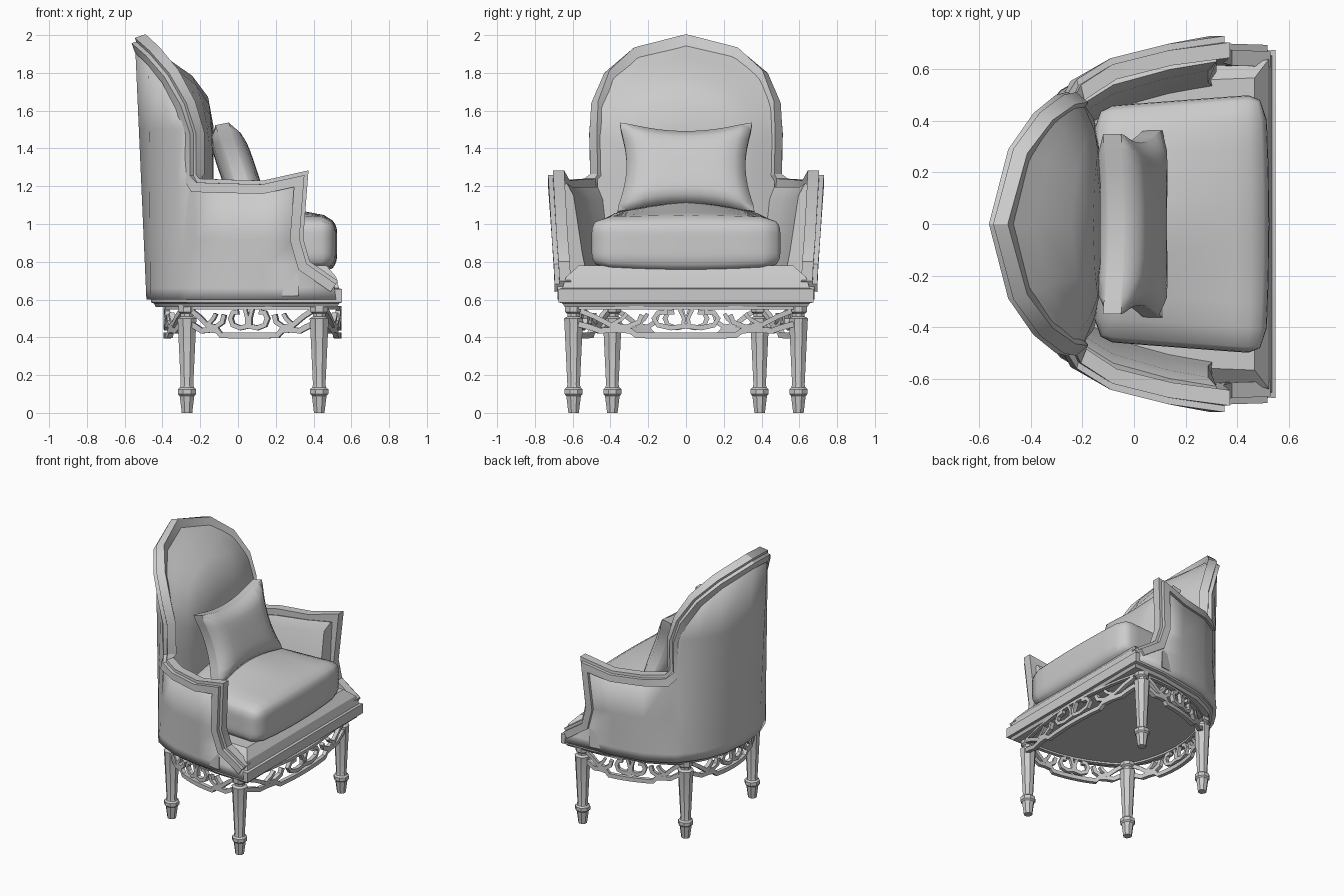
import bpy, bmesh, math
from mathutils import Vector as V

if "Cube" in bpy.data.objects:
    bpy.data.objects.remove(bpy.data.objects["Cube"])


def finish(name, verts, faces, angle=30, mirror=False, thick=0):
    bm = bmesh.new()
    vs = [bm.verts.new(v) for v in verts]
    for f in faces:
        bm.faces.new([vs[i] for i in f])
    bmesh.ops.remove_doubles(bm, verts=bm.verts, dist=1e-4)
    bmesh.ops.recalc_face_normals(bm, faces=bm.faces)
    me = bpy.data.meshes.new(name)
    bm.to_mesh(me)
    bm.free()
    ob = bpy.data.objects.new(name, me)
    bpy.context.collection.objects.link(ob)
    if thick:
        m = ob.modifiers.new("thickness", 'SOLIDIFY')
        m.thickness, m.offset = thick, 0
    if mirror:
        m = ob.modifiers.new("mirror", 'MIRROR')
        m.use_axis = (False, True, False)
    bpy.ops.object.select_all(action='DESELECT')
    ob.select_set(True)
    bpy.context.view_layer.objects.active = ob
    bpy.ops.object.shade_smooth_by_angle(angle=math.radians(angle))
    return ob


def loft(rings, closed=True, caps=(True, True)):
    n = len(rings[0])
    verts = [p for r in rings for p in r]
    faces = [(k*n+i, k*n+(i+1) % n, (k+1)*n+(i+1) % n, (k+1)*n+i)
             for k in range(len(rings)-1) for i in range(n if closed else n-1)]
    if caps[0]:
        faces.append(tuple(range(n)))
    if caps[1]:
        faces.append(tuple(range((len(rings)-1)*n, len(rings)*n)))
    return verts, faces


def both(half):
    """Continue a half path, ending on y = 0, onto the other side."""
    return half + [(p[0], -p[1], *p[2:]) for p in half[-2::-1]]


# Upholstered shell: columns of (bottom x, y) and (top x, y, z)
COLS = [((.14, .635), (.14, .66, 1.195)), ((-.08, .595), (-.08, .605, 1.2)),
        ((-.2, .54), (-.22, .52, 1.205)), ((-.27, .5), (-.235, .47, 1.25)),
        ((-.3, .46), (-.235, .475, 1.48)), ((-.34, .41), (-.28, .465, 1.63)),
        ((-.39, .33), (-.36, .4, 1.78)), ((-.44, .19), (-.45, .27, 1.89)),
        ((-.46, 0), (-.52, 0, 1.955))]
FRONT = [(.52, .655, .6), (.51, .655, .67), (.35, .66, .78), (.31, .67, .92), (.335, .69, 1.24)]
half = [FRONT + [FRONT[-1]] * 2]
for b, t in COLS:
    lo, hi = V((*b, .6)), V(t)
    half.append([tuple(lo.lerp(hi, (min(z, t[2]) - .6) / (t[2] - .6)))
                 for z in (.6, .66, .78, .92, 1.2, 1.5, 3)])
cols = half + [[(x, -y, z) for x, y, z in c] for c in half[-2::-1]]
finish("shell", *loft(cols, closed=False, caps=(False, False)), angle=35, thick=.05)

# Stepped trim around the arms and back
rim = both(FRONT[1:] + [t for b, t in COLS])
PROFILE = [(-.045, -.03), (-.045, .035), (.015, .035), (.015, .015), (.04, .015), (.04, -.035)]
rings = []
for i, p in enumerate(rim):
    p = V(p)
    a = (p - V(rim[i-1])).normalized() if i else None
    b = (V(rim[i+1]) - p).normalized() if i < len(rim)-1 else None
    a, b = a or b, b or a
    t = (a + b).normalized()
    if p.z > 1.24 and p.x < 0:
        n = V((p.x - .2, p.y * .8, -.45 * max(0, p.z - 1.4))).normalized()
    else:
        n = V((-.25 if p.x < .2 else 0, math.copysign(1, p.y), 0)).normalized()
    u = n.cross(t).normalized() / max(.6, t.dot(a))
    rings.append([p + n * q + u * r for q, r in PROFILE])
finish("trim", *loft(rings))

# Domed inner back pad, shrinking the back outline towards the front
edge = both([(-.2, .46, .75)] + [t for b, t in COLS[3:]])
rings = [[(x + .035 + (-.165 - x) * f, y * k, 1.25 + (z - 1.25) * (k if z > 1.25 else 1)) for x, y, z in edge]
         for k, f in ((1, 0), (.9, .28), (.76, .68), (.6, .92), (.38, 1))]
finish("back_pad", *loft(rings, caps=(False, True)), angle=40)

# Inner arm pads
rings = []
for x, y, z in ((.32, .68, 1.2), (.14, .65, 1.18), (-.08, .59, 1.18), (-.24, .49, 1.18)):
    front = max(0, x) * .1
    rings.append([(x, y, z), (x, y-.05, z+.015), (x-front, y-.085, z-.05),
                  (x-front, y-.13, .85), (x, y-.16, .7), (x, y-.1, .62), (x, y, .62)])
finish("arm_pads", *loft(rings), mirror=True)

# Seat base: D-shaped rail rising to the upholstered deck
plan = both([(.55, .675), (.3, .665)] + [b for b, t in COLS])
rings = [[(.04 + (x-.04) * k, y * k, z) for x, y in plan]
         for k, z in ((.95, .56), (.97, .58), (1, .585), (1, .655), (.97, .66), (.94, .72), (.84, .78))]
finish("seat_base", *loft(rings), angle=25)


def rounded_box(name, shape, cuts=9):
    """Map the surface of a subdivided cube through a shape function."""
    bm = bmesh.new()
    bmesh.ops.create_cube(bm, size=2)
    bmesh.ops.subdivide_edges(bm, edges=bm.edges, cuts=cuts, use_grid_fill=True)
    verts = [shape(*v.co) for v in bm.verts]
    bm.verts.index_update()
    faces = [[v.index for v in f.verts] for f in bm.faces]
    bm.free()
    return finish(name, verts, faces, angle=60)


# Seat cushion: rounded box, narrower at the rear, with a crowned top
def cushion(a, b, c):
    half, r = V((.33, .5, .135)), .075
    p = V((a * half.x, b * half.y, c * half.z))
    q = V([max(-h + r, min(h - r, v)) for v, h in zip(p, half)])
    p = q + (p - q).normalized() * r if (p - q).length > 1e-6 else p
    u, w = p.x / half.x, p.y / half.y
    crown = .085 * (1 - abs(w) ** 1.4) * min(1, .75 * (1 - u)) if c > 0 else -.02 * (1 - w * w)
    return (.18 + p.x + .015 * (1 - w * w) * u, p.y * (.96 + .05 * u), .9 + p.z + crown * abs(c))


rounded_box("seat_cushion", cushion)


# Throw pillow: pinched sides, rounded corners, leaning on the back
def pillow(a, b, c):
    u = b * (1 - .16 * (1 - c * c) - .05 * abs(c) ** 8 * abs(b) ** 8)
    v = c * (1 - .24 * (1 - b * b) - .06 * abs(c) ** 8 * abs(b) ** 8)
    e = (1 - b ** 4) * (1 - c ** 4)
    d = a * (.035 + .06 * math.sqrt(max(0, e)))
    return (-.005 - .085 * v + d, .375 * u * (1 - .02 * v), 1.295 + .25 * v + .2 * d)


rounded_box("throw_pillow", pillow)

# Eight-sided tapered legs with collar and foot
LEG = [(0, .03), (.09, .042), (.1, .052), (.125, .052), (.135, .04), (.15, .036),
       (.48, .053), (.5, .055), (.51, .036), (.525, .036), (.535, .05), (.57, .05)]
for name, x, y in (("front_legs", .43, .595), ("back_legs", -.27, .39)):
    rings = [[(x + r * math.cos(math.pi * (i + .5) / 4), y + r * math.sin(math.pi * (i + .5) / 4), z)
              for i in range(8)] for z, r in LEG]
    finish(name, *loft(rings), mirror=True)

# Fretwork aprons: scroll strips bent along a bowed line between two legs
MOTIF = [([(1, .47), (.9, .455), (.8, .435), (.65, .44), (.52, .435), (.46, .41), (0, .41)], .03),
         ([(1, .557), (0, .557)], .02),
         ([(0, .46), (.14, .45), (.26, .465), (.3, .5), (.26, .53), (.17, .535)], .026),
         ([(.03, .455), (.02, .5), (.06, .55)], .02),
         ([(.98, .54), (.85, .51), (.7, .465), (.55, .455), (.44, .48), (.41, .52)], .026),
         ([(.7, .465), (.6, .495), (.55, .525)], .02)]


def apron(name, A, B, bow):
    A, B = V((*A, 0)), V((*B, 0))
    chord = B - A
    out = chord.normalized().cross(V((0, 0, 1)))
    L = chord.length / 2
    verts, faces = [], []
    for side in (1, -1):
        for pts, w in MOTIF:
            dense = []
            for (s0, z0), (s1, z1) in zip(pts, pts[1:]):
                k = 3 if abs(s1 - s0) > .3 else 1
                dense += [V(((s0 + (s1-s0)*j/k) * L, z0 + (z1-z0)*j/k)) for j in range(k)]
            dense.append(V((pts[-1][0] * L, pts[-1][1])))
            rings = []
            for i, p in enumerate(dense):
                t = (dense[min(i+1, len(dense)-1)] - dense[max(i-1, 0)]).normalized()
                n = V((-t.y, t.x)) * w / 2
                ring = []
                for q, d in ((p+n, .014), (p-n, .014), (p-n, -.014), (p+n, -.014)):
                    s = side * q.x / L
                    pos = A + chord * (s + 1) / 2 + out * (bow * (1 - s * s) + d)
                    ring.append((pos.x, pos.y, q.y))
                rings.append(ring)
            v, f = loft(rings)
            faces += [tuple(i + len(verts) for i in g) for g in f]
            verts += v
    return finish(name, verts, faces, angle=25)


apron("front_apron", (.46, -.57), (.46, .57), .075)
apron("back_apron", (-.29, .37), (-.29, -.37), .09)
apron("left_apron", (.4, .6), (-.25, .41), .06)
apron("right_apron", (-.25, -.41), (.4, -.6), .06)
